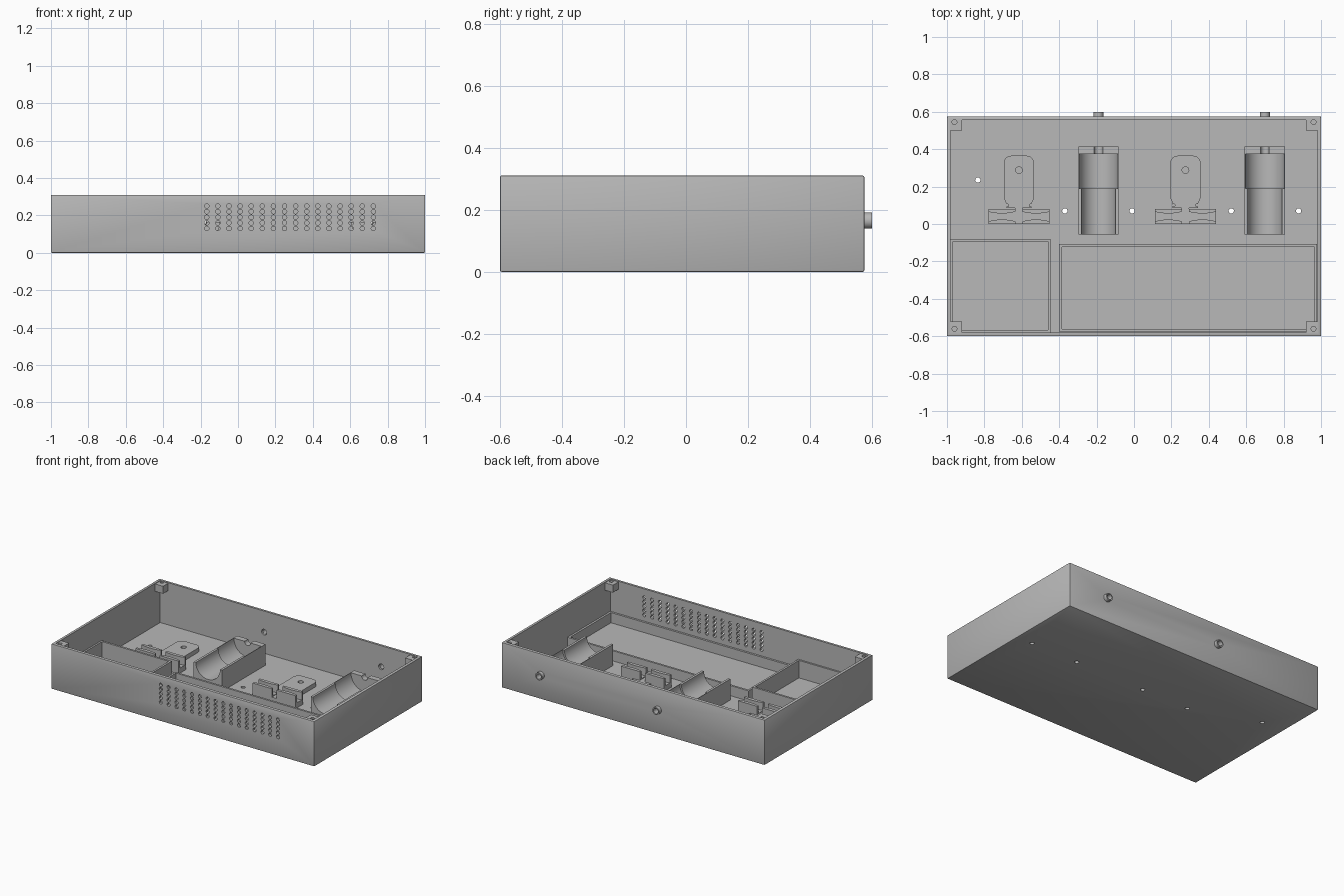
import bpy
import bmesh
from math import pi, cos, sin
from mathutils import Matrix, Vector

cube = bpy.data.objects.get("Cube")
if cube:
    bpy.data.objects.remove(cube, do_unlink=True)

grey = bpy.data.materials.new("matte_grey_plastic")
grey.use_nodes = True
grey.diffuse_color = (0.48, 0.48, 0.48, 1)
grey.node_tree.nodes["Principled BSDF"].inputs["Base Color"].default_value = grey.diffuse_color

FLOOR = 0.02
AXIS_Z = 0.165
SINK = 0.015   # parts start slightly inside the floor


def finish(name, bm):
    bmesh.ops.recalc_face_normals(bm, faces=bm.faces)
    mesh = bpy.data.meshes.new(name)
    bm.to_mesh(mesh)
    bm.free()
    obj = bpy.data.objects.new(name, mesh)
    bpy.context.collection.objects.link(obj)
    mesh.materials.append(grey)
    return obj


def add_box(bm, lo, hi):
    lo, hi = Vector(lo), Vector(hi)
    mat = Matrix.Translation((lo + hi) / 2) @ Matrix.Diagonal((*(hi - lo), 1))
    return bmesh.ops.create_cube(bm, size=1, matrix=mat)["verts"]


def box(name, lo, hi):
    bm = bmesh.new()
    add_box(bm, lo, hi)
    return finish(name, bm)


def rods(name, centres, radius, length, axis="Z", sides=20):
    bm = bmesh.new()
    turn = Matrix.Rotation(pi / 2, 4, "X") if axis == "Y" else Matrix()
    for c in centres:
        bmesh.ops.create_cone(bm, cap_ends=True, segments=sides, radius1=radius,
                              radius2=radius, depth=length,
                              matrix=Matrix.Translation(c) @ turn)
    return finish(name, bm)


def prism(name, points, offset):
    """Extrude a flat outline along an offset."""
    bm = bmesh.new()
    face = bm.faces.new([bm.verts.new(p) for p in points])
    new = bmesh.ops.extrude_face_region(bm, geom=[face], use_keep_orig=True)["geom"]
    bmesh.ops.translate(bm, vec=offset,
                        verts=[v for v in new if isinstance(v, bmesh.types.BMVert)])
    return finish(name, bm)


def activate(obj):
    bpy.ops.object.select_all(action="DESELECT")
    obj.select_set(True)
    bpy.context.view_layer.objects.active = obj


def cut(obj, cutter):
    mod = obj.modifiers.new("cut", "BOOLEAN")
    mod.operation = "DIFFERENCE"
    mod.solver = "EXACT"
    mod.object = cutter
    activate(obj)
    bpy.ops.object.modifier_apply(modifier=mod.name)
    bpy.data.objects.remove(cutter, do_unlink=True)


def arc(cx, cy, r, start, end, steps):
    return [(cx + r * cos(start + (end - start) * i / steps),
             cy + r * sin(start + (end - start) * i / steps)) for i in range(steps + 1)]


parts = []
OUTLETS = (-0.19, 0.70)

# Case: softened outer block, hollowed, then drilled
bm = bmesh.new()
add_box(bm, (-1, -0.6, 0), (1, 0.575, 0.31))
bmesh.ops.bevel(bm, geom=bm.edges[:], offset=0.005, segments=2, affect="EDGES", profile=0.5)
case = finish("case", bm)
cut(case, box("cavity", (-0.98, -0.58, FLOOR), (0.98, 0.555, 0.5)))
cut(case, rods("vents", [(-0.167 + 0.0594 * i, -0.59, 0.13 + 0.03 * j)
                         for i in range(16) for j in range(5)], 0.012, 0.06, "Y", 12))
cut(case, rods("floor_holes", [(-0.835, 0.235, 0)] +
               [(x, 0.07, 0) for x in (-0.37, -0.01, 0.52, 0.88)], 0.014, 0.1))
cut(case, rods("outlet_holes", [(x, 0.565, AXIS_Z) for x in OUTLETS], 0.02, 0.06, "Y"))
parts.append(case)

# Outlet collars on the back wall
for x in OUTLETS:
    collar = rods("outlet_collar", [(x, 0.584, AXIS_Z)], 0.026, 0.032, "Y", 32)
    cut(collar, rods("bore", [(x, 0.584, AXIS_Z)], 0.018, 0.1, "Y", 32))
    parts.append(collar)

# Screw posts in the upper corners
for sx in (-1, 1):
    for y0, y1, hole_y in ((-0.59, -0.52, -0.56), (0.5, 0.565, 0.545)):
        x0, x1 = sorted((sx * 0.99, sx * 0.92))
        post = box("corner_post", (x0, y0, 0.255), (x1, y1, 0.306))
        cut(post, rods("screw", [(sx * 0.96, hole_y, 0.3)], 0.013, 0.07))
        parts.append(post)


# Open compartments along the front
def compartment(name, x0, x1, y0, y1, height):
    obj = box(name, (x0, y0, SINK), (x1, y1, height))
    t = 0.014
    cut(obj, box("pocket", (x0 + t, y0 + t, 0), (x1 - t, y1 - t, 0.4)))
    parts.append(obj)


compartment("small_compartment", -0.982, -0.447, -0.582, -0.08, 0.14)
compartment("large_compartment", -0.4, 0.978, -0.576, -0.108, 0.09)


# Motor cradles: trough sections of different bore
def trough(name, x, y0, y1, bore):
    w = 0.108
    outline = [(x - w, SINK), (x + w, SINK), (x + w, AXIS_Z)]
    outline += arc(x, AXIS_Z, bore, 0, -pi, 24) + [(x - w, AXIS_Z)]
    parts.append(prism(name, [(px, y0, pz) for px, pz in outline], (0, y1 - y0, 0)))


for x in OUTLETS:
    trough("cradle_front", x, -0.055, 0.19, 0.092)
    trough("cradle_middle", x, 0.19, 0.375, 0.104)
    trough("cradle_end", x, 0.375, 0.415, 0.023)

# Mounting pads with a pair of slotted clips
for x in (-0.615, 0.275):
    outline = [(x - 0.02, 0.0), (x + 0.02, 0.0), (x + 0.02, 0.085), (x + 0.068, 0.085),
               (x + 0.068, 0.11), (x + 0.081, 0.14)]
    outline += arc(x + 0.041, 0.325, 0.04, 0, pi / 2, 8)
    outline += arc(x - 0.041, 0.325, 0.04, pi / 2, pi, 8)
    outline += [(x - 0.081, 0.14), (x - 0.068, 0.11), (x - 0.068, 0.085), (x - 0.02, 0.085)]
    pad = prism("mounting_pad", [(px, py, SINK) for px, py in outline], (0, 0, 0.035))
    cut(pad, rods("pad_hole", [(x, 0.288, 0.05)], 0.018, 0.1))
    cut(pad, rods("pilot_holes", [(x + s * 0.062, 0.1, 0.05) for s in (-1, 1)], 0.007, 0.1))
    parts.append(pad)
    for s in (-1, 1):
        mid = x + s * 0.091
        half = 0.073
        parts.append(box("clip_base", (mid - half, 0, SINK), (mid + half, 0.08, 0.055)))
        # Walls bow inward to grip
        for outer, inward, top in ((0.0, 1, 0.108), (0.08, -1, 0.108)):
            steps = 12
            outline = [(mid - half, outer), (mid + half, outer)]
            for i in range(steps + 1):
                t = 1 - 2 * i / steps
                outline.append((mid + half * t, outer + inward * (0.014 + 0.01 * (1 - t * t))))
            parts.append(prism("clip_wall", [(px, py, 0.05) for px, py in outline],
                               (0, 0, top - 0.05)))

for obj in parts:
    activate(obj)
    bpy.ops.object.shade_smooth_by_angle(angle=pi / 6)
